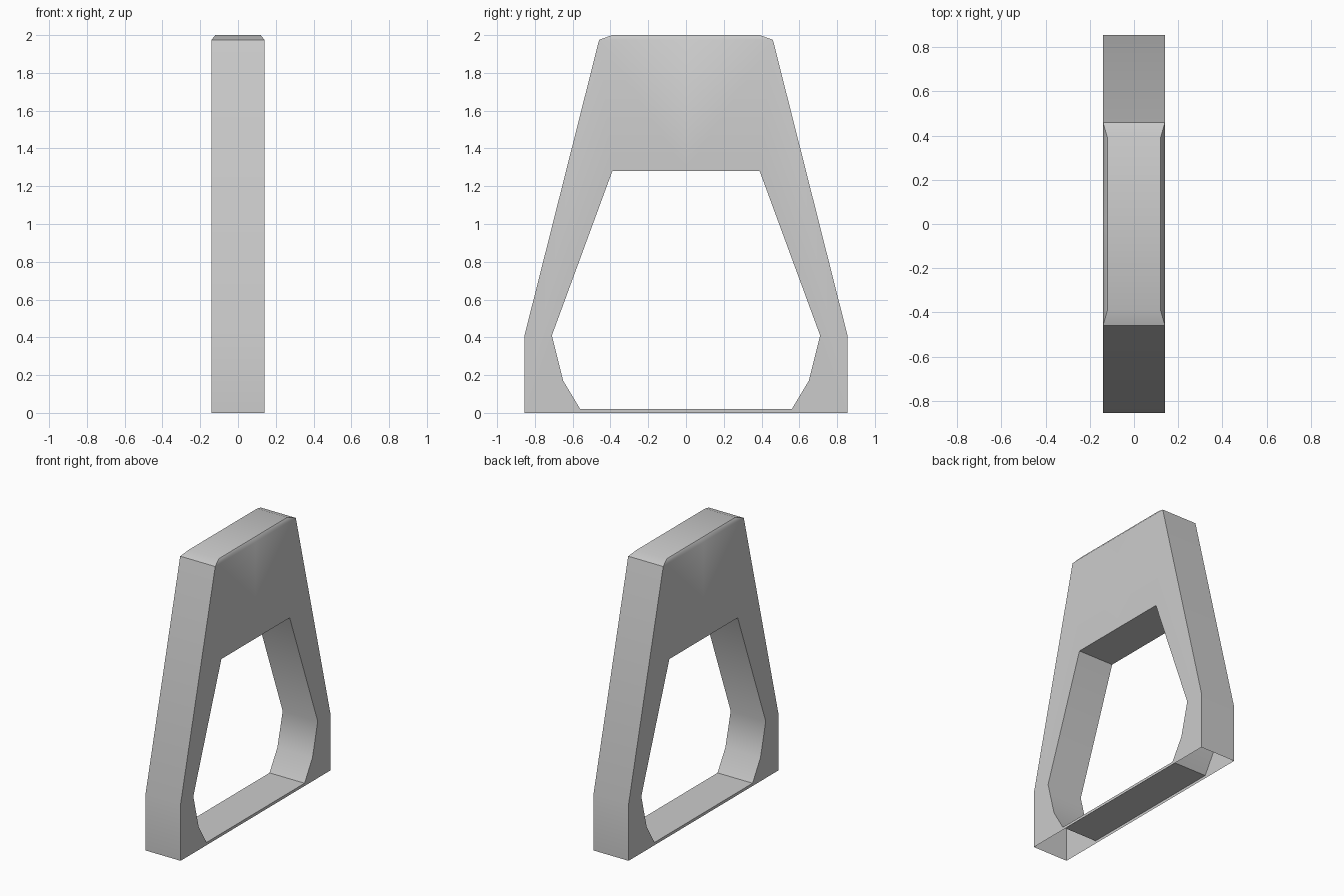
import bpy, bmesh, math

cube = bpy.data.objects.get("Cube")
if cube:
    bpy.data.objects.remove(cube, do_unlink=True)

# Plain grey for the whole part
grey = bpy.data.materials.new("light_grey")
grey.use_nodes = True
colour = (0.6, 0.6, 0.6, 1)
grey.diffuse_color = colour
grey.node_tree.nodes["Principled BSDF"].inputs["Base Color"].default_value = colour

HALF = 0.14       # half thickness
TOP_HALF = 0.12   # half thickness of the chamfered top
OUTER = [(0, 0), (0.855, 0), (0.855, 0.41), (0.46, 1.975), (0, 1.975)]
INNER = [(0, 1.28), (0.39, 1.28), (0.71, 0.41), (0.65, 0.17), (0.56, 0.02), (0, 0.02)]
TOP = [(0.39, 2), (0, 2)]

bm = bmesh.new()


def side(points, sign, half):
    return [bm.verts.new((sign * half, y, z)) for y, z in points]


def strip(left, right):
    """Bridge two matching rows of vertices."""
    for i in range(len(left) - 1):
        bm.faces.new((right[i], right[i + 1], left[i + 1], left[i]))


# Side panels of the back half, with the opening cut into the outline
left = side(OUTER + INNER, 1, HALF)
right = side(OUTER + INNER, -1, HALF)
bm.faces.new(left)
bm.faces.new(right[::-1])

# Outer end wall and opening wall; the underside stays open
n = len(OUTER)
strip(left[1:n - 1], right[1:n - 1])
strip(left[n:], right[n:])

# Chamfered top
top_left, top_right = side(TOP, 1, TOP_HALF), side(TOP, -1, TOP_HALF)
rim_left, rim_right = left[n - 2:n], right[n - 2:n]
strip(top_left, top_right)
strip([rim_left[0], top_left[0]], [rim_right[0], top_right[0]])
bm.faces.new((rim_left[0], top_left[0], top_left[1], rim_left[1]))
bm.faces.new((rim_right[0], rim_right[1], top_right[1], top_right[0]))

# Make the winding consistent and facing outward
bmesh.ops.recalc_face_normals(bm, faces=bm.faces)
bm.normal_update()
if max(bm.faces, key=lambda f: f.calc_center_median().z).normal.z < 0:
    bmesh.ops.reverse_faces(bm, faces=bm.faces)

mesh = bpy.data.meshes.new("tapered_frame")
bm.to_mesh(mesh)
bm.free()
mesh.materials.append(grey)
frame = bpy.data.objects.new("tapered_frame", mesh)
bpy.context.collection.objects.link(frame)

# Soft shading across shallow bends, crisp elsewhere
bpy.context.view_layer.objects.active = frame
frame.select_set(True)
bpy.ops.object.shade_smooth_by_angle(angle=math.radians(45))

# Front half
mirror = frame.modifiers.new("front_half", "MIRROR")
mirror.use_axis = (False, True, False)
mirror.use_clip = True
